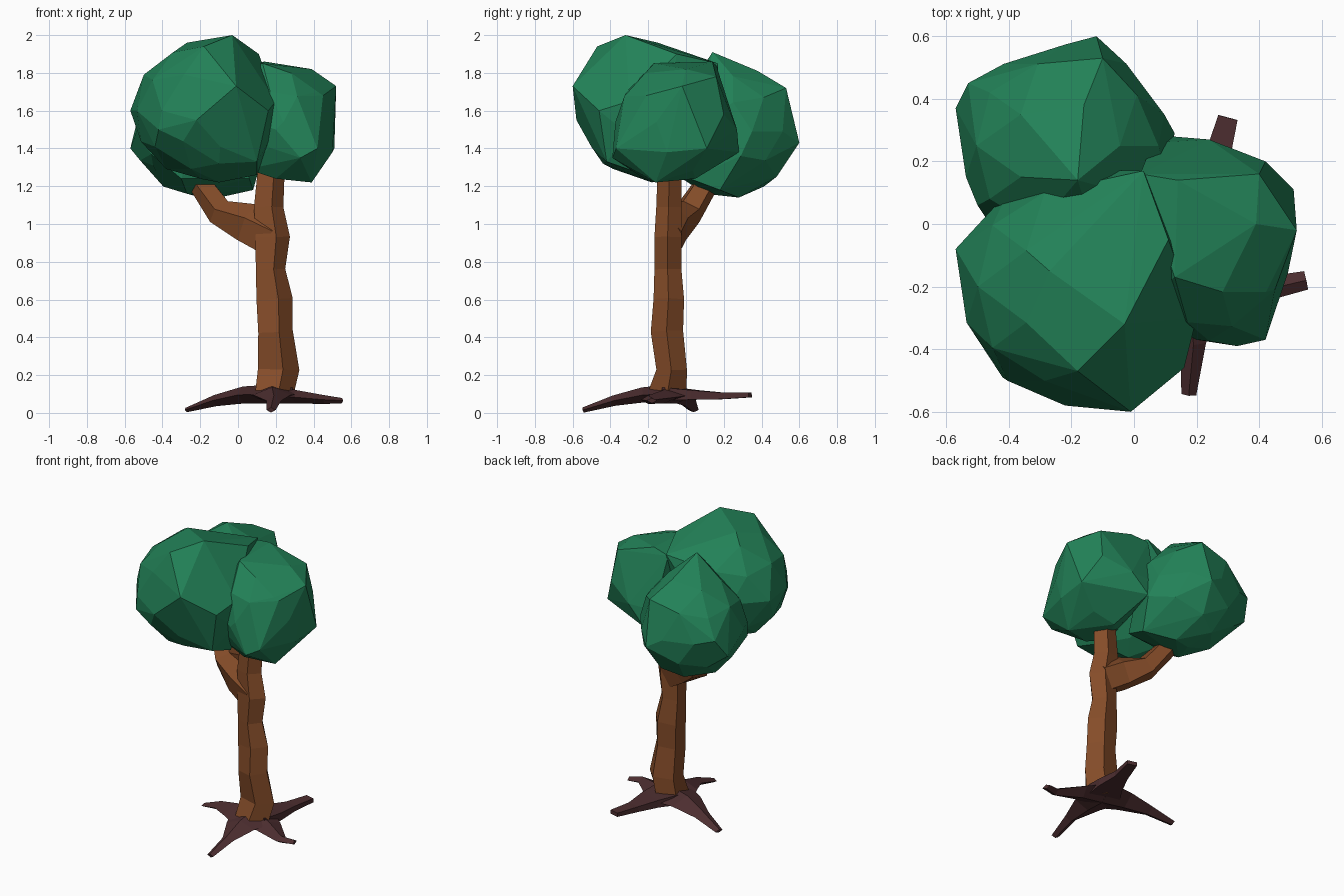
import bpy, bmesh, math
from mathutils import Vector


def material(name, rgb):
    m = bpy.data.materials.new(name)
    m.diffuse_color = (*rgb, 1)
    return m


GREEN = material("leaf green", (0.016, 0.22, 0.096))
BROWN = material("bark brown", (0.235, 0.073, 0.022))
DARK = material("root dark brown", (0.073, 0.027, 0.029))


def finish(name, bm, mat):
    bmesh.ops.recalc_face_normals(bm, faces=bm.faces)
    me = bpy.data.meshes.new(name)
    bm.to_mesh(me)
    bm.free()
    me.materials.append(mat)
    ob = bpy.data.objects.new(name, me)
    bpy.context.collection.objects.link(ob)
    return ob


def limb(name, path, sides, phase, ref, mat):
    """Faceted tube through (x, y, z, half width, half height) stations."""
    bm = bmesh.new()
    pts = [Vector(p[:3]) for p in path]
    rings = []
    for i, p in enumerate(path):
        d = (pts[min(i + 1, len(pts) - 1)] - pts[max(i - 1, 0)]).normalized()
        u = Vector(ref).cross(d).normalized()
        v = d.cross(u)
        ring = []
        for k in range(sides):
            a = math.radians(phase) + math.tau * k / sides
            ring.append(bm.verts.new(pts[i] + u * p[3] * math.cos(a) + v * p[4] * math.sin(a)))
        rings.append(ring)
    for a, b in zip(rings, rings[1:]):
        for k in range(sides):
            j = (k + 1) % sides
            bm.faces.new((a[k], a[j], b[j], b[k]))
    bm.faces.new(rings[0])
    bm.faces.new(rings[-1])
    return finish(name, bm, mat)


def foliage(name, centre, radii, corners):
    """Convex faceted clump: key corners wrapped around a rounded core."""
    core = bmesh.new()
    bmesh.ops.create_icosphere(core, subdivisions=2, radius=0.98)
    pts = [Vector(c + r * q for c, r, q in zip(centre, radii, v.co)) for v in core.verts]
    core.free()
    bm = bmesh.new()
    for p in pts + [Vector(c) for c in corners]:
        bm.verts.new(p)
    bmesh.ops.convex_hull(bm, input=bm.verts)
    bmesh.ops.delete(bm, geom=[v for v in bm.verts if not v.link_faces], context='VERTS')
    bmesh.ops.dissolve_limit(bm, angle_limit=math.radians(6), verts=bm.verts, edges=bm.edges)
    return finish(name, bm, GREEN)


# Leaf clumps
foliage("front_foliage", (-0.19, -0.2, 1.6), (0.37, 0.38, 0.37), [
    (-0.03, -0.32, 2.0), (-0.27, -0.15, 1.96), (-0.01, -0.6, 1.73), (-0.22, -0.58, 1.55),
    (0.2, -0.3, 1.65), (-0.57, -0.08, 1.6), (-0.51, -0.34, 1.6), (0.03, 0.17, 1.85),
    (0.11, -0.05, 1.9), (-0.42, -0.49, 1.5), (-0.1, -0.44, 1.32), (0.1, -0.42, 1.33),
    (0.16, -0.46, 1.6), (-0.18, -0.47, 1.94), (-0.5, -0.15, 1.75), (-0.27, 0.12, 1.72),
    (-0.46, -0.2, 1.42), (-0.1, -0.18, 1.22), (0.1, -0.22, 1.26), (0.18, -0.3, 1.47)])
foliage("back_foliage", (-0.22, 0.25, 1.49), (0.34, 0.33, 0.35), [
    (-0.18, 0.14, 1.91), (-0.16, 0.38, 1.81), (-0.12, 0.6, 1.43), (-0.1, 0.53, 1.72),
    (-0.53, 0.45, 1.52), (-0.57, 0.37, 1.4), (-0.5, 0.06, 1.5), (-0.46, 0.0, 1.37),
    (0.04, 0.43, 1.5), (0.09, 0.21, 1.62), (0.13, 0.29, 1.36), (-0.15, 0.48, 1.25),
    (-0.1, 0.28, 1.14), (-0.27, 0.1, 1.16), (-0.42, 0.3, 1.24), (0.08, 0.18, 1.18),
    (0.06, 0.02, 1.24), (-0.3, -0.02, 1.24)])
foliage("right_foliage", (0.24, -0.06, 1.54), (0.27, 0.32, 0.31), [
    (0.14, 0.14, 1.86), (0.13, -0.17, 1.85), (0.02, 0.16, 1.84), (0.39, 0.0, 1.82),
    (0.4, 0.16, 1.78), (0.52, -0.02, 1.73), (0.51, 0.11, 1.4), (0.24, 0.27, 1.5),
    (0.06, 0.26, 1.5), (0.45, -0.21, 1.68), (0.42, -0.37, 1.4), (0.33, -0.39, 1.35),
    (0.2, -0.37, 1.5), (0.5, -0.1, 1.38), (0.39, -0.16, 1.22), (0.2, 0.05, 1.24),
    (0.05, -0.2, 1.29), (0.2, -0.22, 1.24), (0.42, 0.2, 1.58), (0.12, 0.28, 1.38)])

# Trunk and forked branch
limb("trunk", [(0.18, -0.1, 0.09, 0.11, 0.11), (0.205, -0.075, 0.23, 0.12, 0.085),
               (0.19, -0.1, 0.43, 0.10, 0.09), (0.185, -0.09, 0.6, 0.105, 0.085),
               (0.165, -0.095, 0.76, 0.085, 0.075), (0.175, -0.095, 0.93, 0.10, 0.075),
               (0.155, -0.09, 1.09, 0.085, 0.07), (0.175, -0.085, 1.36, 0.075, 0.065)],
     5, -74, (0, 1, 0), BROWN)
limb("branch", [(0.18, -0.09, 0.93, 0.075, 0.12), (0.05, -0.06, 1.0, 0.085, 0.115),
                (-0.09, 0.01, 1.06, 0.085, 0.075), (-0.2, 0.11, 1.22, 0.075, 0.06)],
     5, 90, (0, 0, 1), BROWN)

# Spreading roots: middle and tip stations, all starting at the trunk foot
ROOTS = {
    "left_root": [(0.03, -0.05, 0.095, 0.11, 0.045), (-0.12, 0.0, 0.065, 0.055, 0.03), (-0.275, 0.04, 0.015, 0.028, 0.012)],
    "right_root": [(0.31, -0.12, 0.085, 0.09, 0.035), (0.46, -0.2, 0.07, 0.04, 0.023), (0.55, -0.18, 0.065, 0.03, 0.014)],
    "front_root": [(0.18, -0.23, 0.095, 0.1, 0.04), (0.19, -0.38, 0.065, 0.04, 0.028), (0.175, -0.545, 0.015, 0.024, 0.014)],
    "back_root": [(0.23, 0.05, 0.095, 0.11, 0.035), (0.26, 0.19, 0.09, 0.06, 0.025), (0.3, 0.34, 0.095, 0.045, 0.018)],
}
for name, stations in ROOTS.items():
    limb(name, [(0.18, -0.09, 0.1, 0.16, 0.05)] + stations, 4, 45 if name == "back_root" else 90,
         (0, 0, 1), DARK)
